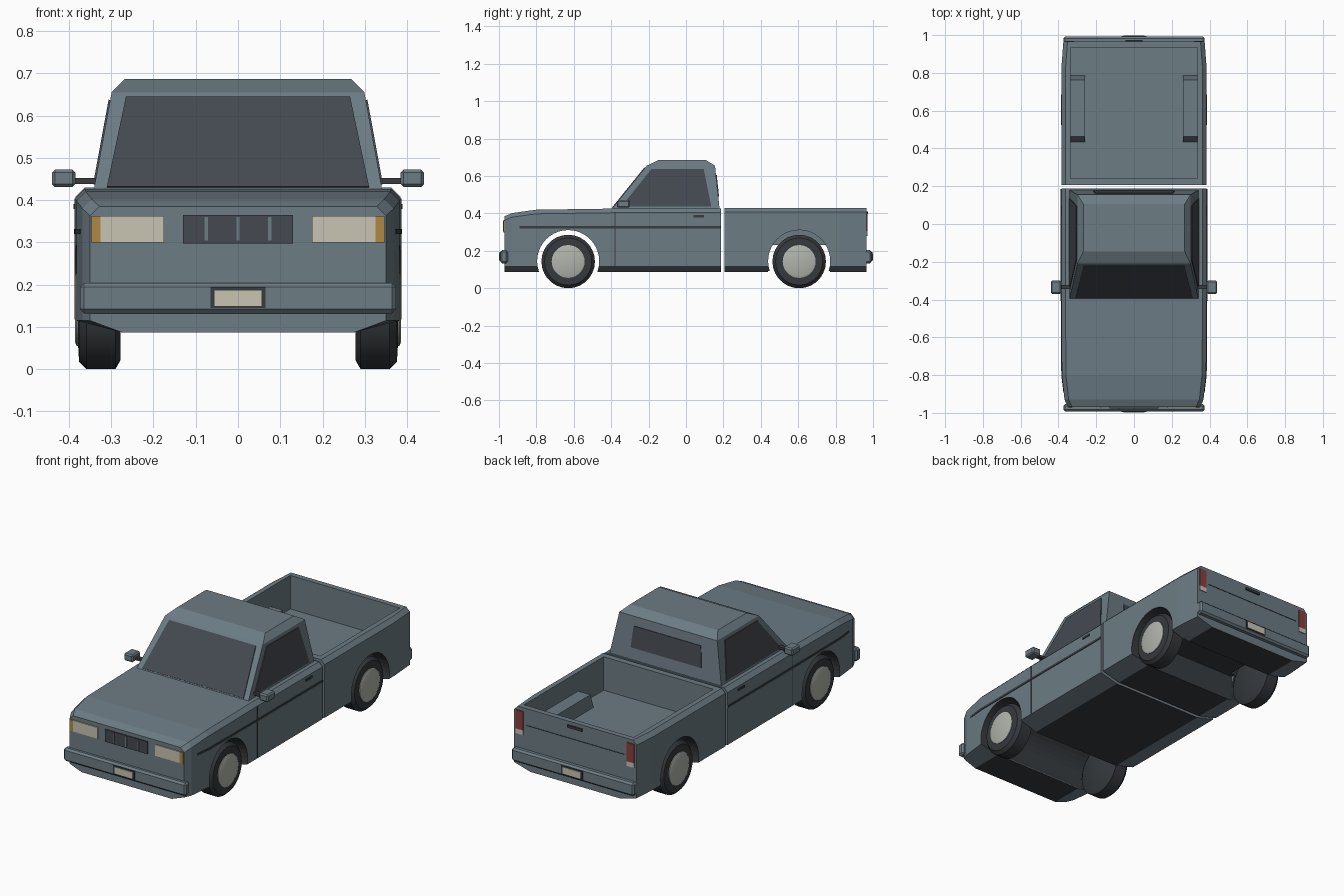
import bpy, bmesh, math
from mathutils import Vector

cube = bpy.data.objects.get("Cube")
if cube:
    bpy.data.objects.remove(cube, do_unlink=True)


def material(name, r, g, b):
    m = bpy.data.materials.new(name)
    m.use_nodes = True
    m.diffuse_color = (r, g, b, 1)
    bsdf = next(n for n in m.node_tree.nodes if n.type == 'BSDF_PRINCIPLED')
    bsdf.inputs["Base Color"].default_value = (r, g, b, 1)
    bsdf.inputs["Roughness"].default_value = 0.7
    return m


BODY = material("slate_paint", .15, .2, .23)
GLASS = material("dark_glass", .058, .066, .082)
DARK = material("dark_trim", .04, .045, .05)
TYRE = material("tyre_rubber", .036, .041, .047)
HUB = material("hub_grey", .44, .46, .41)
CREAM = material("lamp_cream", .58, .55, .45)
AMBER = material("amber_lamp", .43, .25, .06)
RED = material("red_lamp", .25, .05, .045)


def finish(name, bm, mat):
    bmesh.ops.recalc_face_normals(bm, faces=bm.faces[:])
    me = bpy.data.meshes.new(name)
    bm.to_mesh(me)
    bm.free()
    ob = bpy.data.objects.new(name, me)
    bpy.context.collection.objects.link(ob)
    me.materials.append(mat)
    return ob


def loft(name, rings, mat):
    """Skin closed rings of equal length and cap both ends."""
    bm = bmesh.new()
    rows = [[bm.verts.new(p) for p in ring] for ring in rings]
    n = len(rows[0])
    for a, b in zip(rows, rows[1:]):
        for i in range(n):
            j = (i + 1) % n
            bm.faces.new((a[i], a[j], b[j], b[i]))
    bm.faces.new(rows[0])
    bm.faces.new(rows[-1])
    return finish(name, bm, mat)


def box(name, lo, hi, mat, bevel=0):
    bm = bmesh.new()
    bmesh.ops.create_cube(bm, size=1)
    for v in bm.verts:
        v.co = [(a + b) / 2 + c * (b - a) for a, b, c in zip(lo, hi, v.co)]
    if bevel:
        bmesh.ops.bevel(bm, geom=bm.edges[:], offset=bevel, segments=1, affect='EDGES')
    return finish(name, bm, mat)


def plate(name, pts, mat, half=.004):
    """Thin slab centred on a flat outline."""
    pts = [Vector(p) for p in pts]
    n = (pts[1] - pts[0]).cross(pts[2] - pts[0]).normalized() * half
    return loft(name, [[p - n for p in pts], [p + n for p in pts]], mat)


def end_plate(name, x0, x1, z0, z1, y, mat, half=.004):
    return plate(name, [(x0, y, z0), (x1, y, z0), (x1, y, z1), (x0, y, z1)], mat, half)


def tube(name, stations, y, z, mat, sides=28):
    """Round solid along x from (x, radius) stations."""
    angles = [2 * math.pi * i / sides for i in range(sides)]
    return loft(name, [[(x, y + r * math.cos(a), z + r * math.sin(a)) for a in angles]
                       for x, r in stations], mat)


def boolean(ob, tool, operation='DIFFERENCE'):
    mod = ob.modifiers.new("cut", 'BOOLEAN')
    mod.operation, mod.solver, mod.object = operation, 'EXACT', tool
    bpy.context.view_layer.objects.active = ob
    bpy.ops.object.modifier_apply(modifier=mod.name)
    bpy.data.objects.remove(tool, do_unlink=True)


def hull_ring(y, w, top):
    half = [(.275, .087), (w, .115), (w, top - .022), (w - .022, top)]
    return [(x, y, z) for x, z in half] + [(-x, y, z) for x, z in reversed(half)]


def darken_underside(ob, wy):
    ob.data.materials.append(DARK)
    for p in ob.data.polygons:
        n, c = p.normal, p.center
        well = math.hypot(c.y - wy, c.z - AXLE) < .17 and c.z < .32 and n.z < .3
        if abs(n.x) < .1 and (well or (n.z < -.9 and c.z < .1)):
            p.material_index = 1


AXLE, ARCH, FRONT, REAR = .145, .166, -.63, .605

# Cab lower body with front wheel tunnel
cab = loft("cab_body", [hull_ring(*s) for s in (
    (-.97, .35, .385), (-.93, .368, .402), (-.8, .382, .42),
    (-.38, .385, .426), (.188, .385, .426))], BODY)
boolean(cab, tube("front_arch_cutter", [(-.6, ARCH), (.6, ARCH)], FRONT, AXLE, BODY, 40))
darken_underside(cab, FRONT)

# Load bed: cavity, inner wheel boxes, wheel wells
bed = loft("load_bed", [hull_ring(*s) for s in (
    (.206, .385, .43), (.82, .385, .43), (.965, .374, .43))], BODY)
boolean(bed, box("cavity_cutter", (-.335, .24, .245), (.335, .935, .6), BODY))
for s in (1, -1):
    arch = [(.43, .23), (.462, .325), (.762, .325), (.79, .23)]
    boolean(bed, loft("wheel_box", [[(s * x, y, z) for y, z in arch] for x in (.26, .35)], BODY), 'UNION')
for s in (1, -1):
    boolean(bed, tube("rear_arch_cutter", [(s * .272, ARCH), (s * .6, ARCH)], REAR, AXLE, BODY, 40))
boolean(bed, box("axle_cutter", (-.3, REAR - ARCH, 0), (.3, REAR + ARCH, .232), BODY))
darken_underside(bed, REAR)


# Greenhouse
def level(z, x, y0, y1):
    return [(-x, y0, z), (x, y0, z), (x, y1, z), (-x, y1, z)]


loft("cab_roof", [level(.42, .342, -.4, .18), level(.655, .299, -.21, .155),
                  level(.686, .268, -.145, .105)], BODY)


def shield(x, z):
    return (x, -.4 + (z - .42) * .809, z)


def back(x, z):
    return (x, .18 - (z - .42) * .106, z)


plate("windscreen", [shield(-.31, .43), shield(.31, .43), shield(.265, .643), shield(-.265, .643)], GLASS)
plate("rear_window", [back(-.215, .49), back(.215, .49), back(.205, .605), back(-.205, .605)], GLASS)

# Front lamps, grille and tailgate fittings
end_plate("grille", -.13, .13, .297, .365, -.972, GLASS)
for x in (-.075, 0, .075):
    end_plate("grille_bar", x - .004, x + .004, .304, .36, -.975, BODY)
end_plate("tailgate_handle", -.045, .045, .397, .411, .97, DARK)
end_plate("tailgate_groove", -.3, .3, .335, .339, .965, DARK, .002)

# Bumpers with number plates
for side, end in (("front", -1), ("rear", 1)):
    ys = sorted((end * .953, end * .993))
    box(side + "_bumper", (-.374, ys[0], .132), (.374, ys[1], .204), BODY, .01)
    end_plate(side + "_plate_frame", -.065, .065, .145, .194, end * .992, DARK)
    end_plate(side + "_plate", -.056, .056, .15, .186, end * .995, CREAM)

for s, side in ((1, "left"), (-1, "right")):
    # Lamps
    end_plate(side + "_headlamp", s * .175, s * .325, .3, .362, -.971, CREAM)
    end_plate(side + "_indicator", s * .325, s * .347, .3, .362, -.971, AMBER)
    end_plate(side + "_tail_lamp", s * .317, s * .362, .306, .41, .966, RED)
    end_plate(side + "_reverse_lamp", s * .317, s * .362, .28, .306, .966, CREAM)

    # Side window on the sloping cab wall
    outline = [(-.345, .437), (.135, .437), (.095, .637), (-.185, .637)]
    plate(side + "_window", [(s * (.342 - (z - .42) * .183), y, z) for y, z in outline], GLASS)

    # Side trim, door seam and handle
    for a, b in (((.371, -.89), (.382, -.8)), ((.382, -.8), (.385, -.38)), ((.385, -.38), (.385, .186))):
        plate(side + "_trim", [(s * x, y, z) for (x, y), z in
                               ((a, .32), (b, .32), (b, .332), (a, .332))], DARK, .003)
    box(side + "_door_seam", (s * .385 - .002, -.382, .118), (s * .385 + .002, -.378, .404), DARK)
    box(side + "_door_handle", (s * .385 - .004, .04, .379), (s * .385 + .004, .096, .391), DARK)

    # Door mirror
    xs = sorted((s * .385, s * .44))
    box(side + "_mirror", (xs[0], -.37, .431), (xs[1], -.3, .472), BODY, .007)
    xs = sorted((s * .325, s * .39))
    box(side + "_mirror_arm", (xs[0], -.345, .438), (xs[1], -.322, .452), DARK)

    # Wheels
    for end, y in (("front", FRONT), ("rear", REAR)):
        tyre = tube(f"{side}_{end}_tyre", [(s * x, r) for x, r in (
            (.278, .122), (.29, .143), (.358, .143), (.376, .126), (.378, .092))], y, .143, TYRE)
        hub = tube(f"{side}_{end}_hub", [(s * x, r) for x, r in (
            (.37, .088), (.382, .088), (.386, .078))], y, .143, HUB)
        for ob in (tyre, hub):
            bpy.ops.object.select_all(action='DESELECT')
            ob.select_set(True)
            bpy.context.view_layer.objects.active = ob
            bpy.ops.object.shade_smooth_by_angle(angle=math.radians(30))
